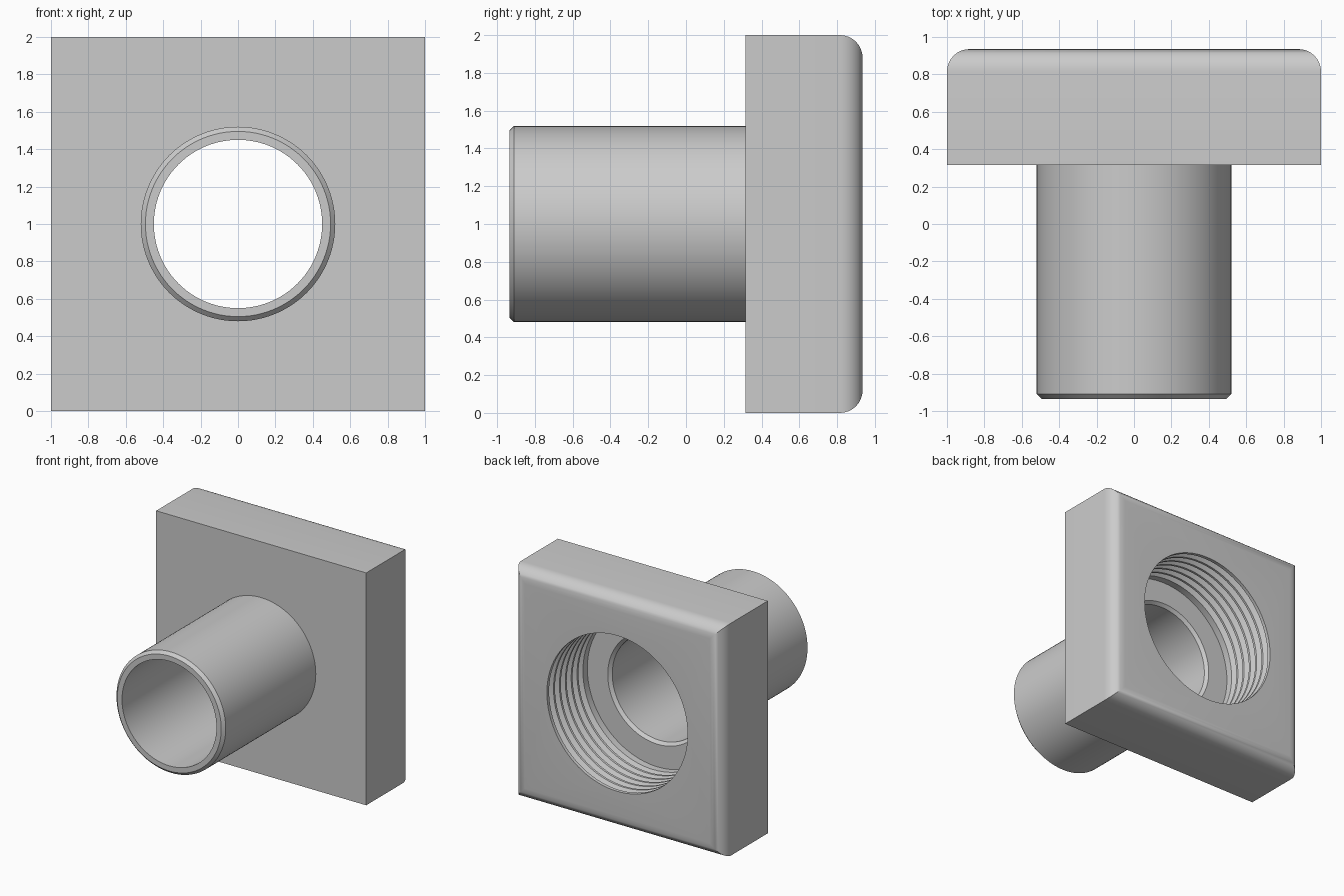
import bpy
import bmesh
import math

if "Cube" in bpy.data.objects:
    bpy.data.objects.remove(bpy.data.objects["Cube"], do_unlink=True)

SEGMENTS = 96
FRONT, FLANGE, BACK = -0.935, 0.315, 0.935
BORE, TUBE = 0.45, 0.52
FLOOR = 0.385
CREST, ROOT = 0.67, 0.71

metal = bpy.data.materials.new("grey_metal")
metal.use_nodes = True
metal.diffuse_color = (0.6, 0.6, 0.6, 1)
metal.node_tree.nodes["Principled BSDF"].inputs["Base Color"].default_value = (0.6, 0.6, 0.6, 1)


def make_object(name, bm):
    bmesh.ops.recalc_face_normals(bm, faces=bm.faces)
    mesh = bpy.data.meshes.new(name)
    bm.to_mesh(mesh)
    bm.free()
    mesh.materials.append(metal)
    obj = bpy.data.objects.new(name, mesh)
    bpy.context.collection.objects.link(obj)
    return obj


def revolve(name, profile):
    """Solid of (radius, y) points turned about the y axis at z = 1."""
    bm = bmesh.new()
    rings = []
    for r, y in profile:
        rings.append([bm.verts.new((r * math.cos(a), y, 1 + r * math.sin(a)))
                      for a in (2 * math.pi * i / SEGMENTS for i in range(SEGMENTS))])
    for a, b in zip(rings, rings[1:]):
        for i in range(SEGMENTS):
            j = (i + 1) % SEGMENTS
            bm.faces.new((a[i], a[j], b[j], b[i]))
    bm.faces.new(rings[0])
    bm.faces.new(rings[-1])
    return make_object(name, bm)


def boolean(target, tool, operation):
    mod = target.modifiers.new(tool.name, "BOOLEAN")
    mod.operation = operation
    mod.solver = "EXACT"
    mod.object = tool
    bpy.context.view_layer.objects.active = target
    bpy.ops.object.modifier_apply(modifier=mod.name)
    bpy.data.objects.remove(tool, do_unlink=True)


# Square flange with its four back edges rounded
bm = bmesh.new()
bmesh.ops.create_cube(bm, size=1)
for v in bm.verts:
    v.co = (v.co.x * 2, FLANGE if v.co.y < 0 else BACK, v.co.z * 2 + 1)
back_edges = [e for e in bm.edges if all(v.co.y > 0.9 for v in e.verts)]
bmesh.ops.bevel(bm, geom=back_edges, offset=0.12, offset_type="OFFSET",
                segments=8, profile=0.5, affect="EDGES")
body = make_object("threaded_flange_with_tube", bm)

# Tube with a chamfered front rim
tube = revolve("tube", [(TUBE - 0.025, FRONT), (TUBE, FRONT + 0.025), (TUBE, FLANGE + 0.05)])
boolean(body, tube, "UNION")

# Bore, chamfered step and threaded socket
PITCH = 0.08
profile = [(BORE, FRONT - 0.1), (BORE, FLOOR - 0.025), (BORE + 0.025, FLOOR), (CREST, FLOOR)]
for turn in range(6):
    y = FLOOR + 0.06 + turn * PITCH
    profile += [(CREST, y), (ROOT, y + 0.025), (ROOT, y + 0.035), (CREST, y + 0.06)]
profile.append((CREST, BACK + 0.1))
boolean(body, revolve("socket_cutter", profile), "DIFFERENCE")

# Smooth round surfaces, crisp edges
bpy.ops.object.select_all(action="DESELECT")
body.select_set(True)
bpy.context.view_layer.objects.active = body
bpy.ops.object.shade_smooth_by_angle(angle=math.radians(25))
